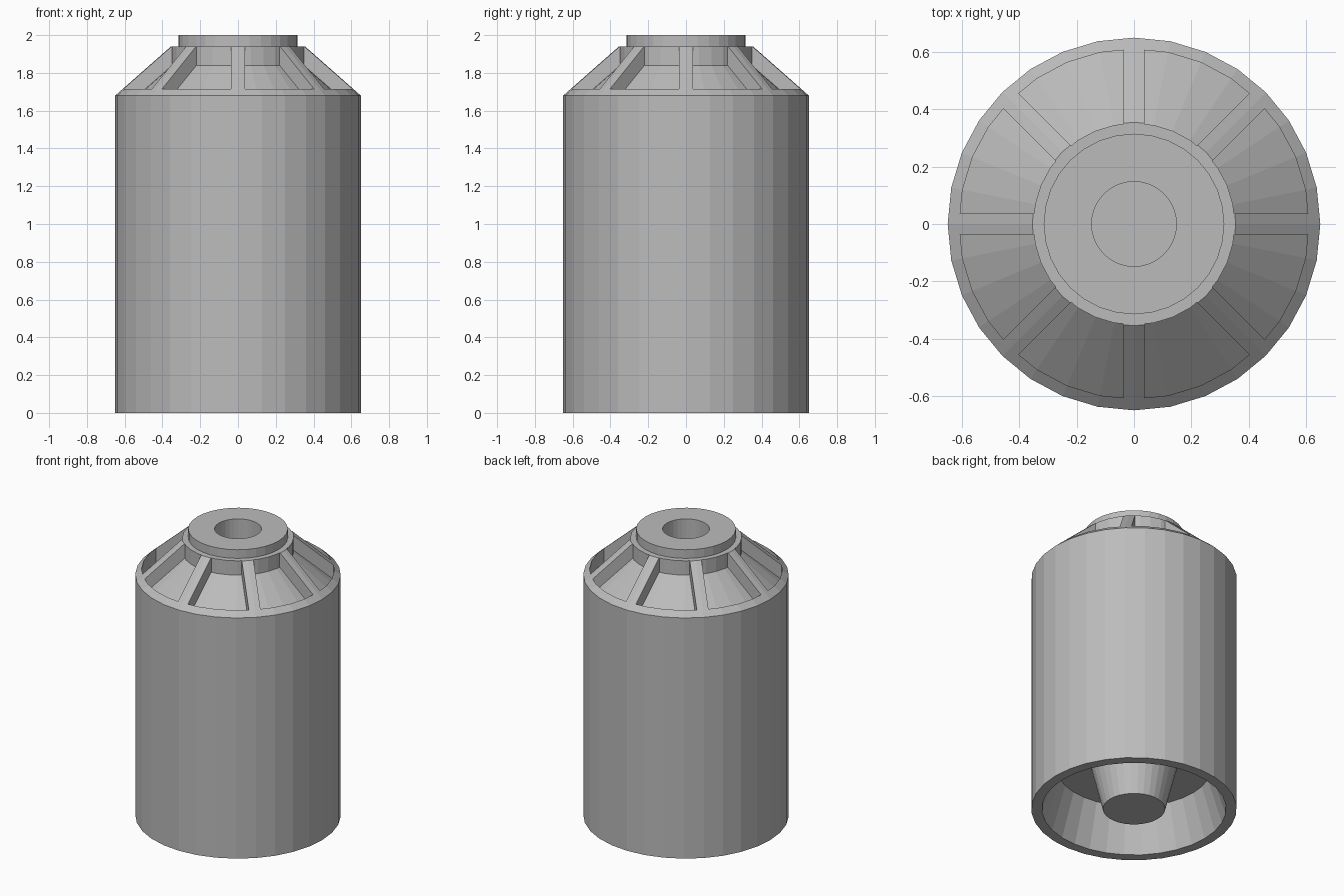
import bpy, bmesh, math

if "Cube" in bpy.data.objects:
    bpy.data.objects.remove(bpy.data.objects["Cube"])

SIDES = 32
RIB_WIDTH = 0.075

grey = bpy.data.materials.new("plain grey")
grey.diffuse_color = (0.5, 0.5, 0.5, 1)
grey.use_nodes = True
grey.node_tree.nodes["Principled BSDF"].inputs["Base Color"].default_value = grey.diffuse_color


def add_object(name, bm):
    bmesh.ops.recalc_face_normals(bm, faces=bm.faces)
    mesh = bpy.data.meshes.new(name)
    bm.to_mesh(mesh)
    bm.free()
    mesh.materials.append(grey)
    obj = bpy.data.objects.new(name, mesh)
    bpy.context.collection.objects.link(obj)
    return obj


def lathe(name, profile, closed=False):
    """Turn an (r, z) profile round the z axis."""
    bm = bmesh.new()
    rings = []
    for r, z in profile:
        if r == 0:
            rings.append([bm.verts.new((0, 0, z))] * SIDES)
        else:
            rings.append([bm.verts.new((r * math.cos(i * math.tau / SIDES),
                                        r * math.sin(i * math.tau / SIDES), z))
                          for i in range(SIDES)])
    if closed:
        rings.append(rings[0])
    for a, b in zip(rings, rings[1:]):
        for i in range(SIDES):
            j = (i + 1) % SIDES
            corners = list(dict.fromkeys((a[i], a[j], b[j], b[i])))
            bm.faces.new(corners)
    return add_object(name, bm)


def cut(target, cutter):
    mod = target.modifiers.new("cut " + cutter.name, 'BOOLEAN')
    mod.operation = 'DIFFERENCE'
    mod.solver = 'EXACT'
    mod.object = cutter
    cutter.hide_render = True
    cutter.hide_set(True)


# Housing: hollow foot with centre post, straight wall, cone, collar and bore
housing = lathe("housing", [
    (0, 0), (0.197, 0), (0.27, 0.30), (0.49, 0.30), (0.583, 0),
    (0.65, 0), (0.65, 1.68), (0.355, 1.94), (0.315, 1.94),
    (0.315, 2.0), (0.148, 2.0), (0.148, 1.6), (0, 1.6)])

# Ring-shaped groove under the cone surface
groove = lathe("groove_cutter", [
    (0.352, 1.84), (0.61, 1.615), (0.61, 1.97), (0.352, 1.97)], closed=True)

# Bars that leave eight ribs standing in the groove
for k in range(4):
    bm = bmesh.new()
    bmesh.ops.create_cube(bm, size=1)
    bmesh.ops.scale(bm, vec=(1.6, RIB_WIDTH, 0.8), verts=bm.verts)
    bmesh.ops.translate(bm, vec=(0, 0, 1.8), verts=bm.verts)
    bar = add_object(f"rib_bar_{k + 1}", bm)
    bar.rotation_euler.z = k * math.pi / 4
    cut(groove, bar)

cut(housing, groove)
